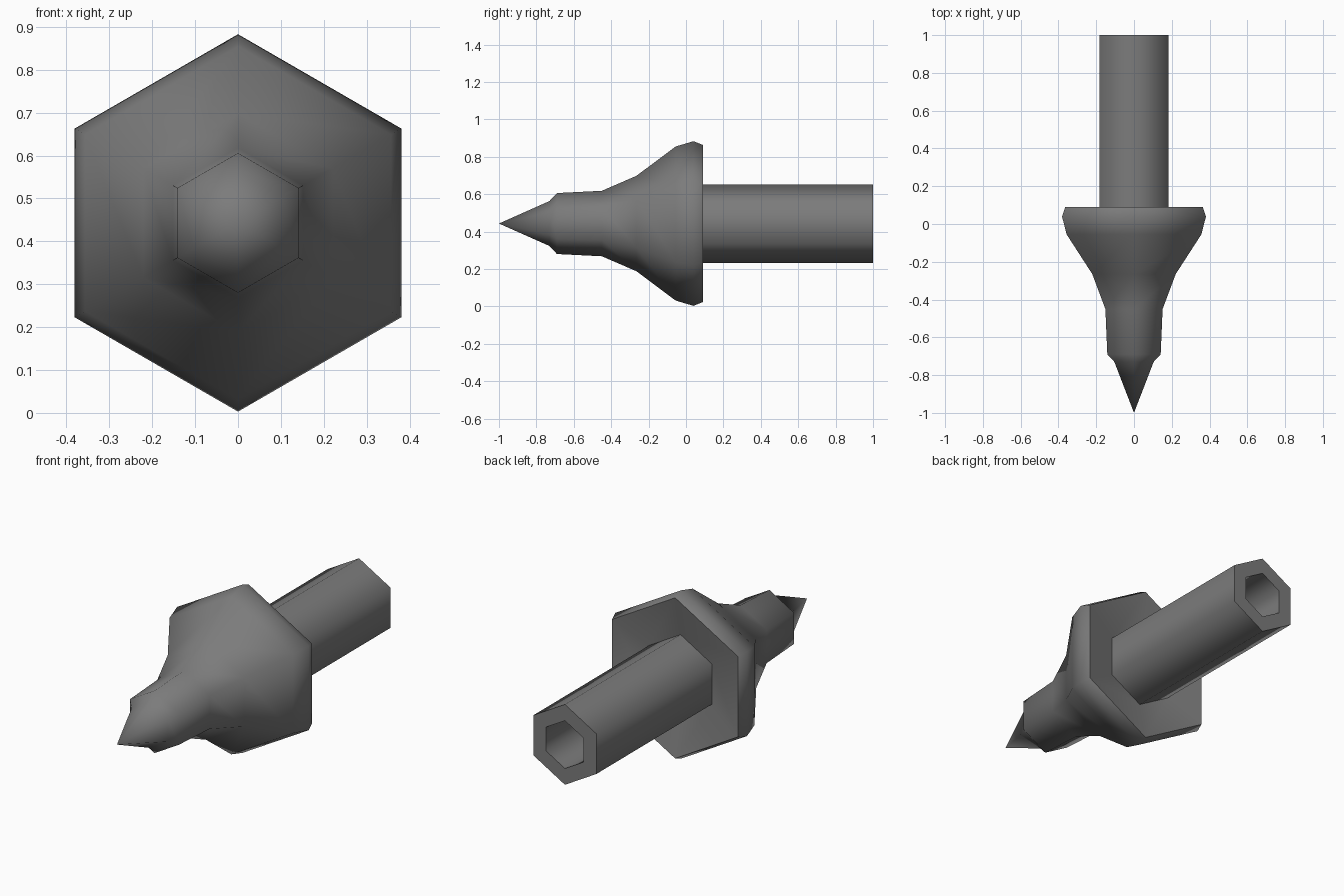
import bpy, bmesh, math

cube = bpy.data.objects.get("Cube")
if cube:
    bpy.data.objects.remove(cube, do_unlink=True)

CENTRE_Z = 0.443
SIDES = 6

steel = bpy.data.materials.new("dark_steel")
steel.use_nodes = True
colour = (0.2, 0.2, 0.2, 1)
steel.diffuse_color = colour
steel.node_tree.nodes["Principled BSDF"].inputs["Base Color"].default_value = colour


def hex_turning(name, profile):
    """Sweep (y, radius) points around the y axis with six sides, corner up."""
    bm = bmesh.new()
    rings = []
    for y, r in profile:
        if r == 0:
            rings.append([bm.verts.new((0, y, CENTRE_Z))] * SIDES)
            continue
        angles = [math.tau * i / SIDES for i in range(SIDES)]
        rings.append([bm.verts.new((r * math.sin(a), y, CENTRE_Z + r * math.cos(a)))
                      for a in angles])
    for a, b in zip(rings, rings[1:]):
        for i in range(SIDES):
            j = (i + 1) % SIDES
            corners = dict.fromkeys((a[i], a[j], b[j], b[i]))
            bm.faces.new(list(corners))
    bmesh.ops.recalc_face_normals(bm, faces=bm.faces)
    mesh = bpy.data.meshes.new(name)
    bm.to_mesh(mesh)
    bm.free()
    mesh.materials.append(steel)
    obj = bpy.data.objects.new(name, mesh)
    bpy.context.collection.objects.link(obj)
    bpy.ops.object.select_all(action="DESELECT")
    obj.select_set(True)
    bpy.context.view_layer.objects.active = obj
    bpy.ops.object.shade_smooth_by_angle(angle=math.radians(65))
    return obj


# Pointed head, flared collar with dished back, and hollow shaft in one skin
hex_turning("pointed_head_and_hollow_shaft", [
    (-1.0, 0),          # tip
    (-0.73, 0.12),
    (-0.69, 0.163),     # neck
    (-0.45, 0.175),
    (-0.265, 0.255),    # flare
    (-0.055, 0.412),
    (0.04, 0.44),       # collar
    (0.09, 0.42),
    (0.045, 0.21),      # dished back
    (1.0, 0.21),        # shaft end
    (1.0, 0.125),       # bore
    (0.1, 0.125),
    (0.1, 0),
])
